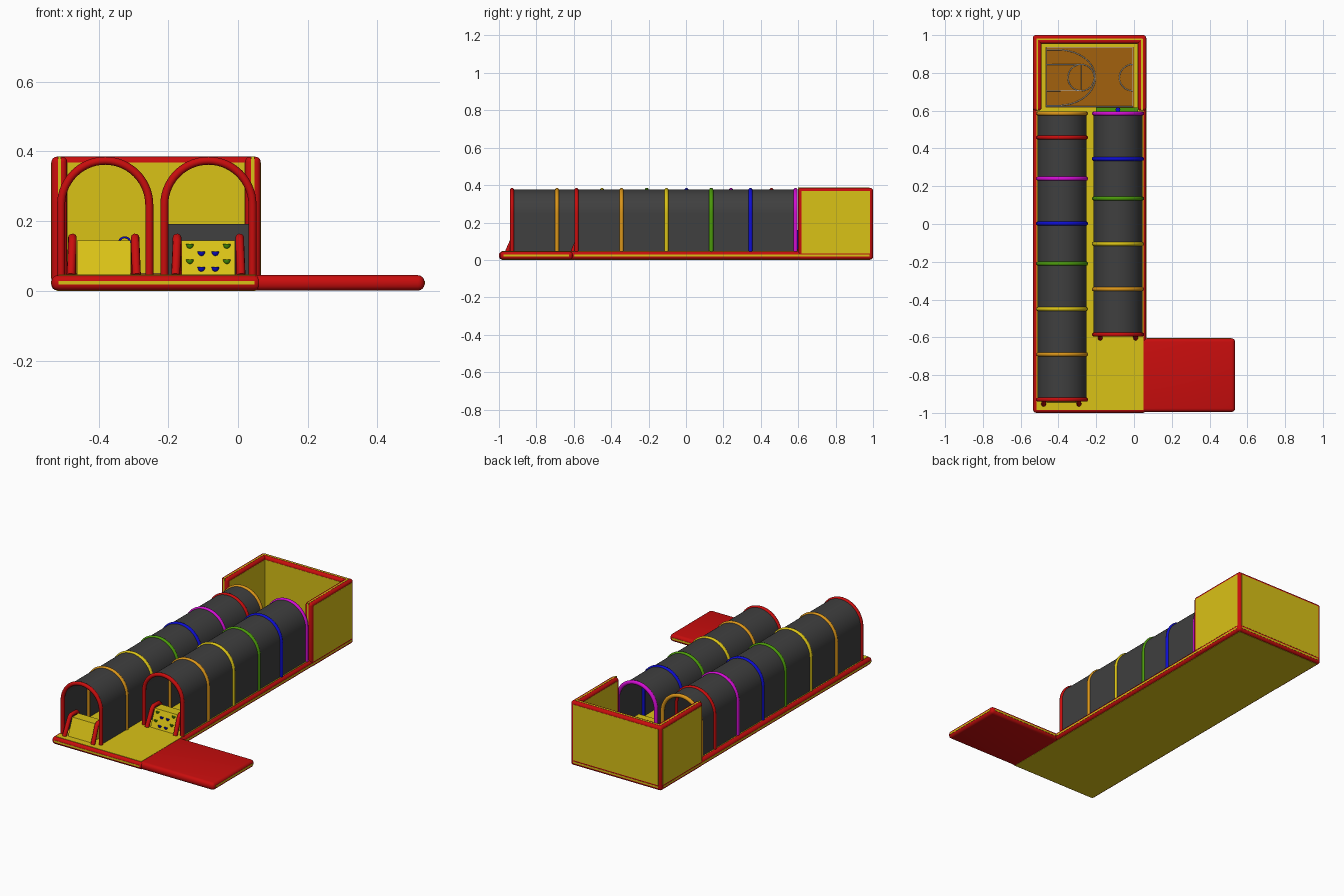
import bpy, bmesh, math
from mathutils import Vector

if "Cube" in bpy.data.objects:
    bpy.data.objects.remove(bpy.data.objects["Cube"])

COLORS = {
    "red": (0.58, 0.004, 0.004), "yellow": (0.70, 0.54, 0.008), "dark": (0.05, 0.05, 0.05),
    "orange": (0.70, 0.30, 0.01), "green": (0.07, 0.32, 0.003), "blue": (0.004, 0.004, 0.65),
    "magenta": (0.65, 0.004, 0.65), "court": (0.36, 0.12, 0.004), "line": (0.5, 0.5, 0.5),
}
MATS = {}
for key, rgb in COLORS.items():
    MATS[key] = bpy.data.materials.new(key)
    MATS[key].diffuse_color = (*rgb, 1)


def finish(obj, color, smooth=True):
    obj.data.materials.clear()
    obj.data.materials.append(MATS[color])
    bpy.ops.object.select_all(action='DESELECT')
    obj.select_set(True)
    bpy.context.view_layer.objects.active = obj
    if smooth:
        bpy.ops.object.shade_smooth_by_angle(angle=math.radians(40))
    return obj


def from_bmesh(name, bm, color, smooth=False):
    bmesh.ops.recalc_face_normals(bm, faces=bm.faces)
    me = bpy.data.meshes.new(name)
    bm.to_mesh(me)
    bm.free()
    obj = bpy.data.objects.new(name, me)
    bpy.context.collection.objects.link(obj)
    return finish(obj, color, smooth)


def box(name, lo, hi, color, bevel=0):
    bm = bmesh.new()
    bmesh.ops.create_cube(bm, size=1)
    for v in bm.verts:
        v.co = Vector([(a + b) / 2 + c * (b - a) for a, b, c in zip(lo, hi, v.co)])
    if bevel:
        bmesh.ops.bevel(bm, geom=bm.edges[:], offset=bevel, segments=4, profile=0.5, affect='EDGES')
    return from_bmesh(name, bm, color, bool(bevel))


def extrude_x(name, profile_yz, x0, x1, color):
    bm = bmesh.new()
    face = bm.faces.new([bm.verts.new((x0, y, z)) for y, z in profile_yz])
    ext = bmesh.ops.extrude_face_region(bm, geom=[face])
    bmesh.ops.translate(bm, vec=(x1 - x0, 0, 0),
                        verts=[g for g in ext["geom"] if isinstance(g, bmesh.types.BMVert)])
    return from_bmesh(name, bm, color)


def tube(name, points, radius, color, cyclic=False):
    cu = bpy.data.curves.new(name, 'CURVE')
    cu.dimensions = '3D'
    cu.bevel_depth, cu.bevel_resolution, cu.use_fill_caps = radius, 3, True
    sp = cu.splines.new('POLY')
    sp.points.add(len(points) - 1)
    for p, co in zip(sp.points, points):
        p.co = (*co, 1)
    sp.use_cyclic_u = cyclic
    obj = bpy.data.objects.new(name, cu)
    bpy.context.collection.objects.link(obj)
    bpy.ops.object.select_all(action='DESELECT')
    obj.select_set(True)
    bpy.context.view_layer.objects.active = obj
    bpy.ops.object.convert(target='MESH')
    return finish(bpy.context.object, color)


def arch(cx, half, z0=0.04, zc=0.247, n=28):
    pts = [(cx - half, z0)]
    for i in range(n + 1):
        a = math.pi * (1 - i / n)
        pts.append((cx + half * math.cos(a), zc + half * math.sin(a)))
    return pts + [(cx + half, z0)]


X0, X1 = -0.535, 0.065
# Base platform, floor and entry mat
box("base_rim", (X0, -1, 0.001), (X1, 1, 0.045), "red", 0.019)
box("base_floor", (X0 + 0.02, -0.985, 0.041), (0.05, 0.97, 0.0465), "yellow")
box("base_underside", (X0 + 0.015, -0.985, 0), (0.05, 0.985, 0.004), "yellow")
box("entry_mat", (0.02, -0.995, 0.001), (0.535, -0.605, 0.045), "red", 0.019)
# Piping stripes around the base
S0, S1 = 0.018, 0.028
box("front_stripe", (-0.515, -1.001, S0), (0.048, -0.98, S1), "yellow")
box("back_stripe", (-0.515, 0.98, S0), (0.045, 1.001, S1), "yellow")
box("left_stripe", (X0 - 0.001, -0.98, S0), (-0.515, 0.98, S1), "yellow")
box("right_stripe", (0.045, -0.6, S0), (X1 + 0.001, 0.98, S1), "yellow")
box("mat_side_stripe", (0.515, -0.975, S0), (0.536, -0.625, S1), "yellow")
box("mat_back_stripe", (0.07, -0.625, S0), (0.515, -0.604, S1), "yellow")

# Court walls: red padded frame with yellow panels and top piping
T, H = 0.045, 0.385
for side, x in (("left", X0), ("right", X1 - T)):
    box(side + "_wall_frame", (x, 0.6, 0.002), (x + T, 1, H), "red", 0.015)
    box(side + "_wall_panel", (x - 0.001, 0.618, 0.035), (x + T + 0.001, 0.984, 0.368), "yellow")
    box(side + "_wall_piping", (x + 0.018, 0.599, 0.05), (x + 0.027, 0.98, H + 0.001), "yellow")
box("back_wall_frame", (X0, 1 - T, 0.002), (X1, 1, H), "red", 0.015)
box("back_wall_panel", (X0 + 0.018, 0.954, 0.035), (X1 - 0.018, 1.001, 0.368), "yellow")
box("back_wall_piping", (X0 + 0.02, 0.973, 0.3), (X1 - 0.02, 0.982, H + 0.001), "yellow")

# Court floor and markings
CZ, CY = 0.0495, 0.775
box("court_floor", (-0.468, 0.617, 0.045), (0.0, 0.938, 0.0495), "court")


def marking(name, pts, cyclic=False):
    tube(name, [(x, y, CZ) for x, y in pts], 0.0025, "line", cyclic)


def arc(cx, rx, ry, a0, a1, n=28):
    return [(cx + rx * math.cos(math.radians(a0 + (a1 - a0) * i / n)),
             CY + ry * math.sin(math.radians(a0 + (a1 - a0) * i / n))) for i in range(n + 1)]


marking("court_border", [(-0.464, 0.622), (-0.007, 0.622), (-0.007, 0.933), (-0.464, 0.933)], True)
marking("three_point_arc", [(-0.464, 0.628)] + arc(-0.40, 0.195, 0.147, -90, 90) + [(-0.464, 0.922)])
marking("key_lines", [(-0.464, 0.705), (-0.28, 0.705), (-0.28, 0.845), (-0.464, 0.845)])
marking("free_throw_circle", arc(-0.28, 0.07, 0.07, 0, 350), True)
marking("centre_half_circle", arc(-0.007, 0.07, 0.07, 90, 270))

# Tunnels: thin dark covers with coloured arch ribs
TUNNELS = {
    "left": (-0.381, [(-0.93, "red"), (-0.69, "orange"), (-0.45, "yellow"), (-0.21, "green"),
                      (0.003, "blue"), (0.24, "magenta"), (0.458, "red"), (0.585, "orange")]),
    "right": (-0.085, [(-0.585, "red"), (-0.345, "orange"), (-0.105, "yellow"),
                       (0.135, "green"), (0.345, "blue"), (0.585, "magenta")]),
}
for side, (cx, ribs) in TUNNELS.items():
    bm = bmesh.new()
    outer, inner = arch(cx, 0.130), arch(cx, 0.126)
    section = outer + inner[::-1]
    rows = [[bm.verts.new((x, y, z)) for x, z in section] for y in (ribs[0][0], ribs[-1][0])]
    n, m = len(section), len(outer)
    for i in range(n):
        j = (i + 1) % n
        bm.faces.new((rows[0][i], rows[0][j], rows[1][j], rows[1][i]))
    for row in rows:
        for i in range(m - 1):
            bm.faces.new((row[i], row[i + 1], row[n - 2 - i], row[n - 1 - i]))
    from_bmesh(side + "_tunnel_cover", bm, "dark", True)
    for k, (y, col) in enumerate(ribs):
        tube(f"{side}_tunnel_rib_{k + 1}", [(x, y, z) for x, z in arch(cx, 0.1265)], 0.0115, col)

# Entrance climbing blocks with leaning red side rails
for side, cx, y in (("left", -0.385, -0.955), ("right", -0.085, -0.605)):
    extrude_x(side + "_climb_block",
              [(y + 0.01, 0.045), (y + 0.05, 0.145), (y + 0.11, 0.145), (y + 0.15, 0.045)],
              cx - 0.077, cx + 0.077, "yellow")
    for tag, s in (("a", -1), ("b", 1)):
        x = cx + s * 0.09
        tube(f"{side}_climb_rail_{tag}",
             [(x + s * 0.004, y, 0.045), (x, y + 0.042, 0.14), (x, y + 0.055, 0.153),
              (x, y + 0.105, 0.153), (x, y + 0.118, 0.14), (x, y + 0.16, 0.045)], 0.0125, "red")

# Climbing holds on the right block
for r, (z, dx, col) in enumerate(((0.134, 0.053, "green"), (0.113, 0.02, "blue"),
                                  (0.09, 0.053, "green"), (0.068, 0.02, "blue"))):
    for s in (-1, 1):
        bm = bmesh.new()
        bmesh.ops.create_uvsphere(bm, u_segments=12, v_segments=8, radius=0.011)
        bmesh.ops.delete(bm, geom=[v for v in bm.verts if v.co.z > 0.001], context='VERTS')
        bmesh.ops.holes_fill(bm, edges=[e for e in bm.edges if e.is_boundary])
        bmesh.ops.scale(bm, vec=(1, 1, 1.3), verts=bm.verts)
        y = -0.595 + (z - 0.045) * 0.4
        bmesh.ops.translate(bm, vec=(-0.085 + s * dx, y, z), verts=bm.verts)
        from_bmesh(f"climb_hold_{r + 1}_{'left' if s < 0 else 'right'}", bm, col, True)

# Inner obstacles: dark barrier, hoop, and the exit slide
box("inner_barrier", (-0.205, -0.02, 0.045), (0.035, 0.02, 0.192), "dark")
tube("inner_hoop", [(-0.325 + 0.016 * math.cos(a), 0.25, 0.138 + 0.016 * math.sin(a))
                    for a in [math.pi * i / 12 for i in range(13)]], 0.003, "blue")
extrude_x("exit_slide", [(0.42, 0.045), (0.46, 0.12), (0.5, 0.12), (0.59, 0.045)], -0.16, -0.01, "yellow")
box("exit_step", (-0.2, 0.59, 0.045), (0.02, 0.618, 0.058), "green")
tube("exit_post", [(-0.085, 0.605, 0.045), (-0.085, 0.605, 0.16)], 0.013, "blue")

for m in bpy.data.materials:
    if m.users and not m.is_grease_pencil:
        m.use_nodes = True
        m.node_tree.nodes["Principled BSDF"].inputs["Base Color"].default_value = m.diffuse_color
